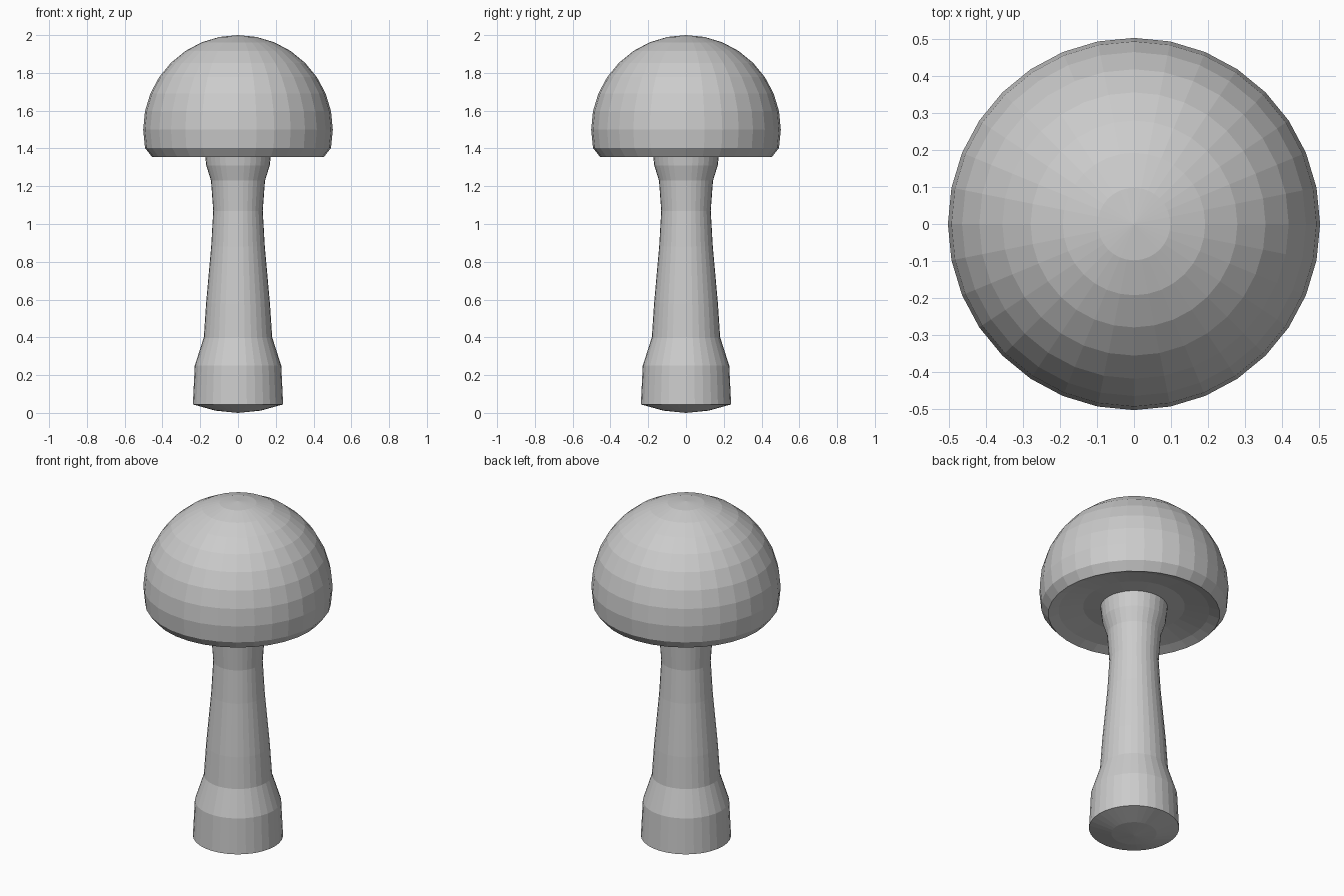
import bpy, bmesh
from math import sin, cos, pi

if "Cube" in bpy.data.objects:
    bpy.data.objects.remove(bpy.data.objects["Cube"])

SIDES = 32


def lathe(name, profile):
    """Spin a (radius, z) profile around z into a flat-shaded mesh."""
    bm = bmesh.new()
    verts = [bm.verts.new((r, 0, z)) for r, z in profile]
    edges = [bm.edges.new(pair) for pair in zip(verts, verts[1:])]
    bmesh.ops.spin(bm, geom=verts + edges, cent=(0, 0, 0), axis=(0, 0, 1),
                   angle=2 * pi, steps=SIDES, use_merge=True)
    bmesh.ops.remove_doubles(bm, verts=bm.verts, dist=0.0005)
    bmesh.ops.recalc_face_normals(bm, faces=bm.faces)
    mesh = bpy.data.meshes.new(name)
    bm.to_mesh(mesh)
    bm.free()
    obj = bpy.data.objects.new(name, mesh)
    bpy.context.collection.objects.link(obj)
    return obj


# Domed cap: spherical top, tucked rim and shallow hollow underside
dome = [(0.502 * sin(k * pi / 16), 1.5 + 0.5 * cos(k * pi / 16)) for k in range(10)]
underside = [(0.455, 1.355), (0.40, 1.375), (0.27, 1.40), (0.17, 1.395), (0, 1.395)]
lathe("mushroom_cap", dome + underside)

# Stem: rounded foot, swollen base, slim waist and flared neck
lathe("mushroom_stem", [
    (0, 0), (0.12, 0.012), (0.239, 0.045), (0.229, 0.25), (0.181, 0.40),
    (0.169, 0.58), (0.142, 0.88), (0.131, 1.07), (0.143, 1.23),
    (0.168, 1.31), (0.178, 1.397)])
